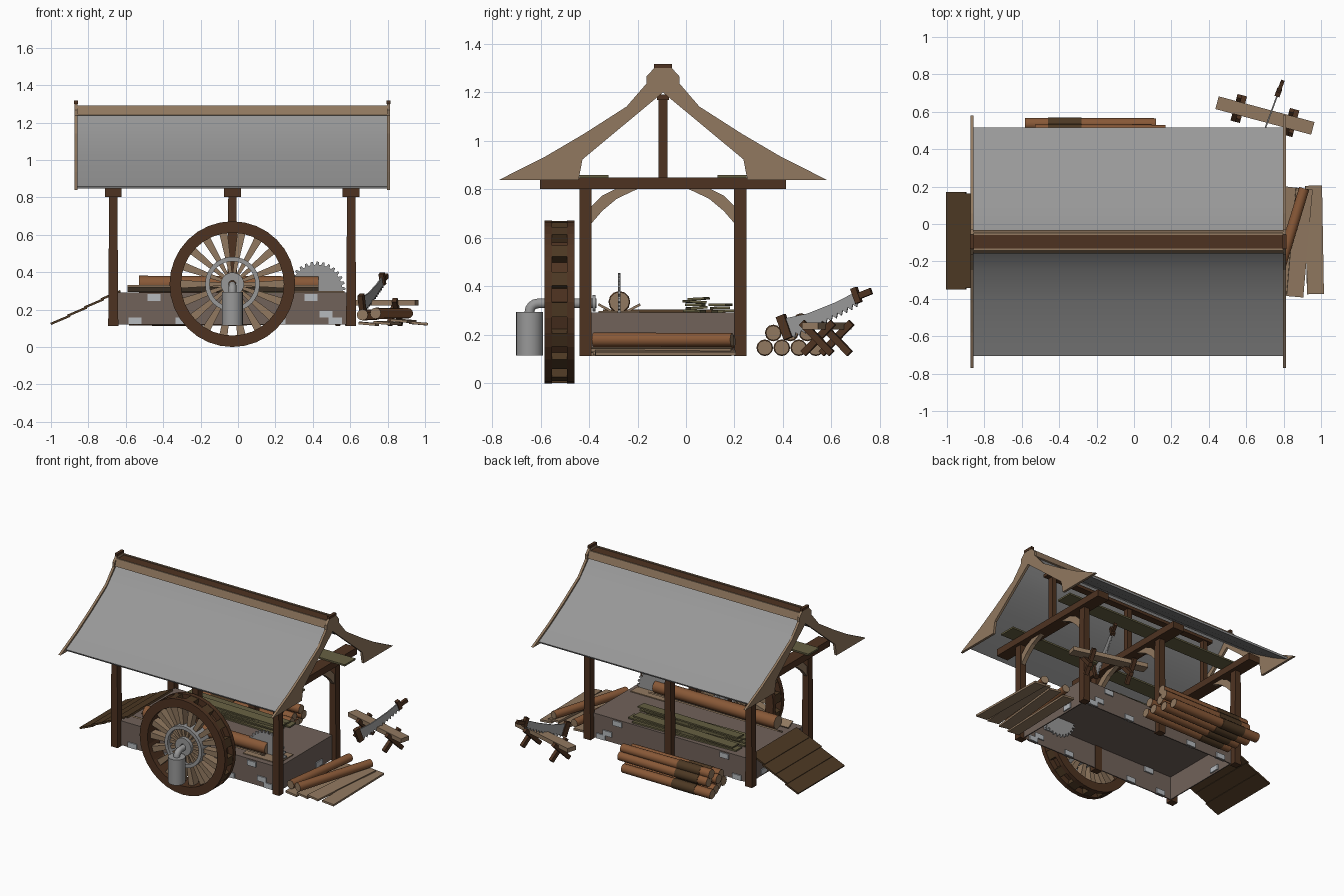
import bpy, bmesh, random
from math import sin, cos, pi, radians
from mathutils import Matrix, Vector, Euler

if "Cube" in bpy.data.objects:
    bpy.data.objects.remove(bpy.data.objects["Cube"])

random.seed(4)

def mat(name, hexcol):
    m = bpy.data.materials.new(name)
    c = [(int(hexcol[i:i + 2], 16) / 255) ** 2.2 for i in (0, 2, 4)]
    m.diffuse_color = (*c, 1)
    m.use_nodes = True
    m.node_tree.nodes["Principled BSDF"].inputs["Base Color"].default_value = m.diffuse_color
    return m

DARK, TAN, BARK = mat("dark_wood", "4f3626"), mat("tan_wood", "907860"), mat("bark", "87593a")
OLIVE, DECK, RAMP = mat("olive_wood", "666044"), mat("deck_wood", "70625a"), mat("ramp_wood", "4e3b28")
GREY, IRON = mat("grey_metal", "979797"), mat("bracket_metal", "b4b8bc")
I = Matrix.Identity(4)

def finish(name, bm, mats, m=I):
    bmesh.ops.recalc_face_normals(bm, faces=bm.faces)
    me = bpy.data.meshes.new(name)
    bm.to_mesh(me)
    bm.free()
    me.transform(m)
    ob = bpy.data.objects.new(name, me)
    bpy.context.collection.objects.link(ob)
    for x in mats:
        me.materials.append(x)
    return ob

def prism(name, pts, lo, hi, axis, material=GREY, m=I):
    """Extrude a 2D outline along an axis."""
    put = {'x': lambda a, b, t: (t, a, b), 'y': lambda a, b, t: (a, t, b), 'z': lambda a, b, t: (a, b, t)}[axis]
    bm = bmesh.new()
    p = [bm.verts.new(put(a, b, lo)) for a, b in pts]
    q = [bm.verts.new(put(a, b, hi)) for a, b in pts]
    bm.faces.new(p)
    bm.faces.new(q)
    for i in range(len(p)):
        j = (i + 1) % len(p)
        bm.faces.new((p[i], p[j], q[j], q[i]))
    return finish(name, bm, [material], m)

def box(name, x, y, z, material=GREY, m=I):
    return prism(name, [(x[0], y[0]), (x[1], y[0]), (x[1], y[1]), (x[0], y[1])], z[0], z[1], 'z', material, m)

def board(name, centre, size, rot, material):
    h = [s / 2 for s in size]
    m = Matrix.Translation(centre) @ Euler([radians(a) for a in rot]).to_matrix().to_4x4()
    return box(name, (-h[0], h[0]), (-h[1], h[1]), (-h[2], h[2]), material, m)

def log(name, a, b, r, side=BARK, end=TAN, n=12, taper=0.92):
    a, b = Vector(a), Vector(b)
    bm = bmesh.new()
    bmesh.ops.create_cone(bm, cap_ends=True, segments=n, radius1=r, radius2=r * taper, depth=(b - a).length)
    for f in bm.faces:
        f.smooth = len(f.verts) == 4
        f.material_index = 0 if f.smooth else 1
    m = Matrix.Translation((a + b) / 2) @ (b - a).to_track_quat('Z', 'Y').to_matrix().to_4x4()
    return finish(name, bm, [side, end], m)

def ring(name, r0, r1, y0, y1, material=GREY, n=32):
    """Square-section ring around the wheel axle."""
    bm = bmesh.new()
    rows = [[bm.verts.new((r * cos(2 * pi * i / n), y, r * sin(2 * pi * i / n)))
             for r, y in ((r0, y0), (r1, y0), (r1, y1), (r0, y1))] for i in range(n)]
    for i in range(n):
        s, t = rows[i], rows[(i + 1) % n]
        for k in range(4):
            bm.faces.new((s[k], s[(k + 1) % 4], t[(k + 1) % 4], t[k]))
    return finish(name, bm, [material], Matrix.Translation(AXLE))

AXLE = Vector((-0.03, 0, 0.336))
MID = -0.095
FRAMES = (-0.667, -0.03, 0.605)
mirror = lambda pts: [(2 * MID - a, b) for a, b in pts]

# open-bottomed deck box
deck = box("deck", (-0.645, 0.6), (-0.4, 0.21), (0.12, 0.292), DECK)
bm = bmesh.new()
bm.from_mesh(deck.data)
bmesh.ops.delete(bm, geom=[f for f in bm.faces if f.normal.z < -0.9], context='FACES_ONLY')
bm.to_mesh(deck.data)
bm.free()
mod = deck.modifiers.new("walls", 'SOLIDIFY')
mod.thickness = 0.01

# metal brackets through the deck walls
for x, z in ((-0.45, 0.265), (0.39, 0.265), (-0.55, 0.14), (-0.3, 0.14), (0.47, 0.175), (0.22, 0.14), (0.52, 0.14)):
    for y in (-0.396, 0.206):
        box("bracket", (x - 0.035, x + 0.035), (y - 0.012, y + 0.012), (z - 0.018, z + 0.018), IRON)
for x in (-0.641, 0.596):
    box("end_bracket", (x - 0.012, x + 0.012), (0.015, 0.085), (0.132, 0.168), IRON)

# timber frames: posts, cross beams, king posts, curved braces
brace = [(-0.39, 0.73), (-0.345, 0.775), (-0.29, 0.802), (-0.2, 0.802), (-0.285, 0.762), (-0.345, 0.712), (-0.39, 0.66)]
for x in FRAMES:
    for y in (-0.414, 0.224):
        prism("post", [(x - 0.027, 0.112), (x + 0.027, 0.112), (x + 0.022, 0.81), (x - 0.022, 0.81)],
              y - 0.025, y + 0.025, 'y', DARK)
    box("cross_beam", (x - 0.045, x + 0.045), (-0.602, 0.412), (0.802, 0.85), DARK)
    box("king_post", (x - 0.018, x + 0.018), (MID - 0.018, MID + 0.018), (0.85, 1.18), DARK)
    for b in (brace, mirror(brace)):
        prism("brace", b, x - 0.015, x + 0.015, 'x', TAN)
box("ridge_purlin", (-0.72, 0.66), (MID - 0.025, MID + 0.025), (1.17, 1.192), DARK)
for y in (-0.44, 0.13):
    box("wall_plate", (-0.74, 0.75), (y, y + 0.12), (0.848, 0.86), OLIVE)

# smooth curved roof sheets, ridge boards and gable boards
line = [(-0.707, 0.858), (-0.58, 0.922), (-0.41, 1.022), (-0.25, 1.127), (-0.17, 1.21), (-0.125, 1.262)]
sheet = line + [(a + 0.006, b - 0.012) for a, b in reversed(line)]
ridge = [(-0.157, 1.24), (-0.142, 1.29), (-0.13, 1.29), (-0.143, 1.236)]
gable = [(-0.77, 0.84), (-0.58, 0.936), (-0.42, 1.03), (-0.245, 1.142), (-0.163, 1.237), (-0.163, 1.266), (-0.13, 1.302)]
inner = [(-0.443, 0.84), (-0.427, 0.924), (MID, 1.2)]
for side, f in (("front", list), ("back", mirror)):
    roof = prism(side + "_roof", f(sheet), -0.862, 0.802, 'x')
    roof.data.shade_smooth()
    roof.data.set_sharp_from_angle(angle=radians(40))
    prism(side + "_ridge_board", f(ridge), -0.86, 0.8, 'x', TAN)
box("ridge_cap", (-0.86, 0.8), (-0.136, -0.054), (1.262, 1.283), DARK)
for x in (-0.875, 0.796):
    outline = gable + mirror(gable)[::-1] + mirror(inner[:2]) + inner[::-1]
    prism("gable_board", outline, x, x + 0.017, 'x', TAN)
    box("gable_cap", (x - 0.002, x + 0.019), (-0.133, -0.057), (1.3, 1.318), DARK)

# big wheel: two rims, drum, paddles, spokes, metal rings
ring("front_rim", 0.275, 0.336, -0.583, -0.552, DARK)
ring("back_rim", 0.275, 0.336, -0.49, -0.46, DARK)
ring("drum", 0.275, 0.295, -0.555, -0.487, DARK)
for i in range(16):
    m = Matrix.Translation(AXLE) @ Matrix.Rotation(2 * pi * i / 16 + 0.1, 4, 'Y')
    box("paddle", (0.29, 0.332), (-0.555, -0.487), (-0.03, 0.03), RAMP, m)
for i in range(18):
    m = Matrix.Translation(AXLE) @ Matrix.Rotation(2 * pi * i / 18, 4, 'Y')
    prism("spoke", [(0.05, -0.008), (0.28, -0.022), (0.28, 0.022), (0.05, 0.008)], -0.55, -0.495, 'y', TAN, m)
ring("outer_hub_ring", 0.122, 0.146, -0.575, -0.47)
ring("inner_hub_ring", 0.02, 0.062, -0.575, -0.47)

# drive pipe, flange and tank
cu = bpy.data.curves.new("pipe", 'CURVE')
cu.dimensions = '3D'
cu.bevel_depth, cu.bevel_resolution, cu.use_fill_caps = 0.021, 3, True
cu.materials.append(GREY)
sp = cu.splines.new('POLY')
path = [(-0.37, 0.33)] + [(-0.61 - 0.036 * sin(t * pi / 8), 0.294 + 0.036 * cos(t * pi / 8)) for t in range(5)] + [(-0.646, 0.28)]
sp.points.add(len(path) - 1)
for p, (y, z) in zip(sp.points, path):
    p.co = (AXLE.x, y, z, 1)
bpy.context.collection.objects.link(bpy.data.objects.new("pipe", cu))
log("flange", (AXLE.x, -0.385, 0.33), (AXLE.x, -0.374, 0.33), 0.034, GREY, GREY, 16, 1)
log("tank", (AXLE.x, -0.645, 0.115), (AXLE.x, -0.645, 0.295), 0.056, GREY, GREY, 20, 1)

# circular saw, log and cradle boards
teeth = [(0.42 + r * cos((i + o) * pi / 15), 0.302 + r * sin((i + o) * pi / 15))
         for i in range(30) for o, r in ((0, 0.138), (0.15, 0.154), (0.5, 0.154), (0.65, 0.138))]
prism("saw_blade", teeth, -0.28, -0.27, 'y')
log("sawn_log", (-0.53, -0.275, 0.336), (0.43, -0.275, 0.336), 0.045)
for s in (-1, 1):
    board("cradle_board", (-0.08, -0.275 + s * 0.06, 0.312), (1.02, 0.06, 0.01), (s * 28, 0, 0), TAN)
    board("saw_table", (0.43, -0.275 + s * 0.045, 0.294), (0.28, 0.08, 0.008), (0, 0, 0), TAN)

# stack of loose boards on the deck
for y0, layers in ((0.045, 5), (0.15, 3)):
    for i in range(layers):
        board("stacked_board", (-0.1 + random.uniform(-0.04, 0.04), y0 + random.uniform(-0.012, 0.012), 0.299 + i * 0.0125),
              (0.8, 0.07, 0.01), (random.uniform(-5, 5), 0, random.uniform(-2.5, 2.5)), OLIVE)

# log pile behind, each log with a dark band
spots = [(0.325 + 0.07 * i, 0.147) for i in range(4)] + [(0.36 + 0.07 * i, 0.208) for i in range(3)] + [(0.475, 0.255)]
for y, z in spots:
    d = random.uniform(-0.04, 0.05)
    log("pile_log", (-0.57 + d, y, z), (0.13 + d, y, z), 0.033)
    log("pile_band", (-0.46, y, z), (-0.28, y, z), 0.0345, RAMP, RAMP, 12, 1)

# stepped ramp on the left
for i in range(4):
    board("ramp_board", (-0.95 + 0.09 * i, -0.09, 0.145 + 0.044 * i),
          (0.112, 0.52 - 0.015 * (i % 2), 0.012), (0, -23, 0), RAMP)

# boards and logs lying at the right end
for x, y, z, a in ((0.965, -0.085, 0.126, 1), (0.885, -0.1, 0.14, -5), (0.8, -0.09, 0.128, -6), (0.7, -0.1, 0.124, -2)):
    board("loose_board", (x, y, z), (0.09, 0.58, 0.014), (0, 5, a), TAN)
log("loose_log", (0.735, -0.38, 0.18), (0.91, 0.19, 0.18), 0.03)
log("loose_log", (0.665, -0.36, 0.172), (0.74, 0.2, 0.172), 0.03)

# sawhorse
H = Matrix.Translation((0.7, 0.58, 0)) @ Matrix.Rotation(radians(-15), 4, 'Z')
box("sawhorse_beam", (-0.265, 0.265), (-0.035, 0.035), (0.222, 0.252), TAN, H)
for x in (-0.145, 0.145):
    for s in (-1, 1):
        m = H @ Matrix.Translation((x + s * 0.013, 0, 0.187)) @ Matrix.Rotation(s * radians(45), 4, 'X')
        box("sawhorse_leg", (-0.013, 0.013), (-0.014, 0.014), (-0.09, 0.09), DARK, m)

# two-handled hand saw resting on the sawhorse
a, b = Vector((0.66, 0.4, 0.235)), Vector((0.795, 0.765, 0.38))
u = (b - a).normalized()
v = (Vector((0, 0, 1)) - u * u.z).normalized()
S = Matrix.Translation(a) @ Matrix((u, v.cross(u), v)).transposed().to_4x4()
edge = [(0.02 + 0.0125 * i, (-0.062 if i % 2 else -0.044) + 0.025 * (i / 26) ** 2) for i in range(27)]
prism("hand_saw_blade", edge + [(0.36, 0.022), (0.25, 0.012), (0.12, 0.012), (0.02, 0.028)], -0.004, 0.004, 'y', GREY, S)
box("lower_handle", (-0.012, 0.025), (-0.014, 0.014), (-0.055, 0.045), DARK, S)
box("upper_handle", (0.34, 0.415), (-0.01, 0.01), (-0.012, 0.014), DARK, S)
box("upper_grip", (0.335, 0.36), (-0.014, 0.014), (-0.025, 0.04), DARK, S)
